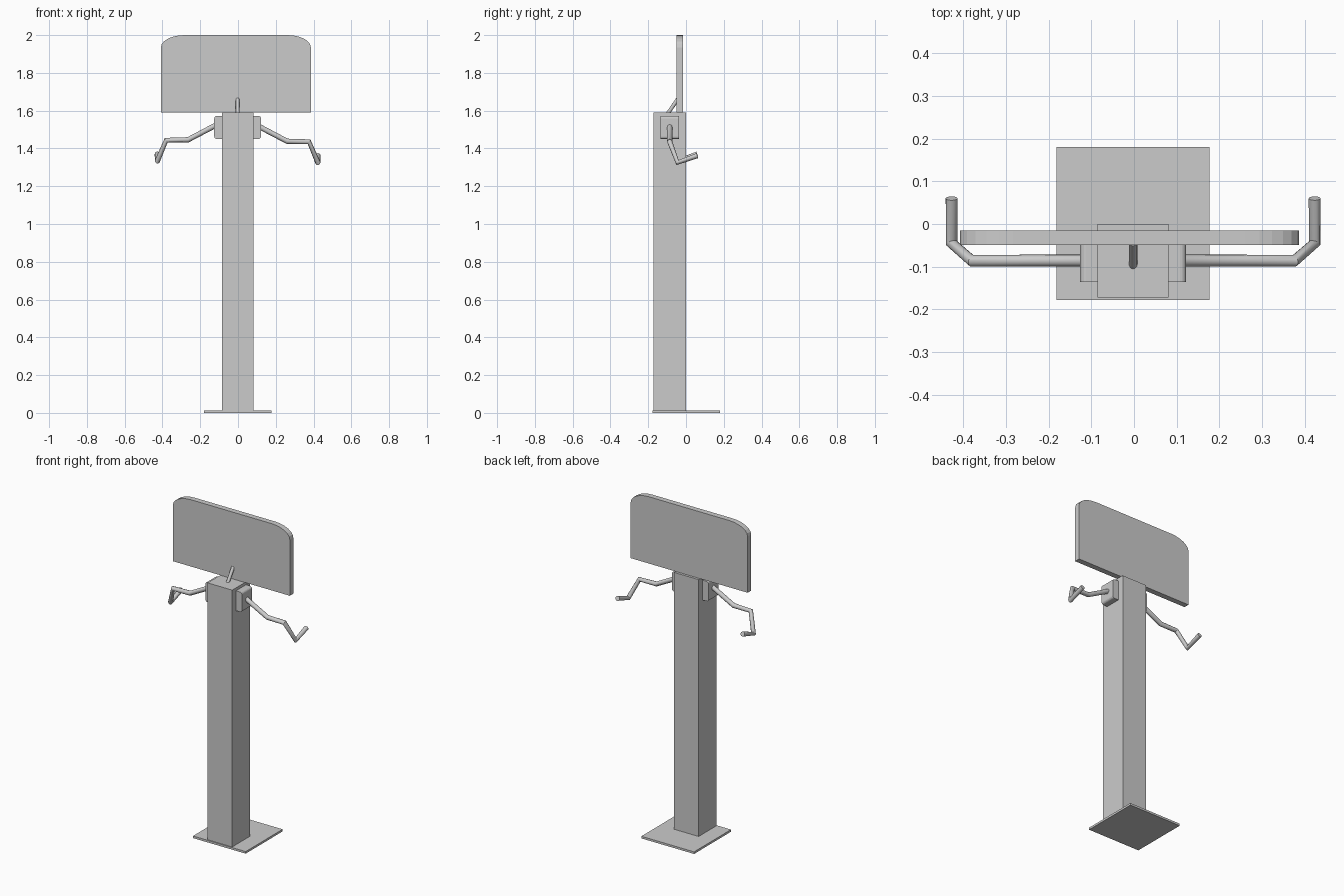
import bpy, bmesh, math

if "Cube" in bpy.data.objects:
    bpy.data.objects.remove(bpy.data.objects["Cube"])

CX = -0.002  # symmetry line of the post and arms


def finish(name, bm):
    bmesh.ops.recalc_face_normals(bm, faces=bm.faces)
    me = bpy.data.meshes.new(name)
    bm.to_mesh(me)
    bm.free()
    ob = bpy.data.objects.new(name, me)
    bpy.context.collection.objects.link(ob)
    return ob


def box(name, lo, hi):
    bm = bmesh.new()
    bmesh.ops.create_cube(bm, size=1)
    for v in bm.verts:
        v.co = [l + (c + 0.5) * (h - l) for c, l, h in zip(v.co, lo, hi)]
    return finish(name, bm)


def prism(name, profile, y0, y1):
    # extrude an (x, z) outline along y
    bm = bmesh.new()
    face = bm.faces.new([bm.verts.new((x, y0, z)) for x, z in profile])
    new = bmesh.ops.extrude_face_region(bm, geom=[face])["geom"]
    for v in new:
        if isinstance(v, bmesh.types.BMVert):
            v.co.y = y1
    return finish(name, bm)


def tube(name, points, radius):
    cu = bpy.data.curves.new(name, "CURVE")
    cu.dimensions = "3D"
    cu.bevel_depth = radius
    cu.bevel_resolution = 4
    cu.use_fill_caps = True
    sp = cu.splines.new("POLY")
    sp.points.add(len(points) - 1)
    for p, co in zip(sp.points, points):
        p.co = (*co, 1)
    ob = bpy.data.objects.new(name, cu)
    bpy.context.collection.objects.link(ob)
    bpy.ops.object.select_all(action="DESELECT")
    ob.select_set(True)
    bpy.context.view_layer.objects.active = ob
    bpy.ops.object.convert(target="MESH")
    bpy.ops.object.shade_smooth_by_angle(angle=math.radians(35))


# Base plate and post
box("base_plate", (-0.181, -0.178, 0), (0.177, 0.18, 0.013))
box("post", (-0.086, -0.172, 0.01), (0.081, 0, 1.59))

# Sign board with rounded upper corners
left, right, top, bottom, rx, rz = -0.408, 0.386, 2.0, 1.59, 0.125, 0.065
arc = [(math.cos(i * math.pi / 12), math.sin(i * math.pi / 12)) for i in range(7)]
outline = [(left, bottom), (right, bottom)]
outline += [(right - rx + rx * c, top - rz + rz * s) for c, s in arc]
outline += [(left + rx - rx * c, top - rz + rz * s) for c, s in reversed(arc)]
prism("sign_board", outline, -0.049, -0.015)

# Brace between post and board
tube("board_brace", [(CX, -0.1, 1.58), (CX, -0.043, 1.662)], 0.01)

# Shoulder blocks and bent arms on both sides
for side, s in (("right", 1), ("left", -1)):
    inner, outer, r = 0.08, 0.124, 0.014
    prof = [(inner, 1.45)]
    prof += [(outer - r + r * math.sin(a), 1.45 + r - r * math.cos(a))
             for a in [i * math.pi / 8 for i in range(5)]]
    prof += [(outer - r + r * math.cos(a), 1.572 - r + r * math.sin(a))
             for a in [i * math.pi / 8 for i in range(5)]]
    prof += [(inner, 1.572)]
    prism(side + "_shoulder", [(CX + s * x, z) for x, z in prof], -0.136, -0.038)

    dz = 0 if s > 0 else 0.008
    path = [(0.11, -0.086, 1.518), (0.262, -0.086, 1.438), (0.378, -0.086, 1.436),
            (0.425, -0.045, 1.325), (0.425, 0.06, 1.362)]
    tube(side + "_arm", [(CX + s * x, y, z + dz) for x, y, z in path], 0.014)
